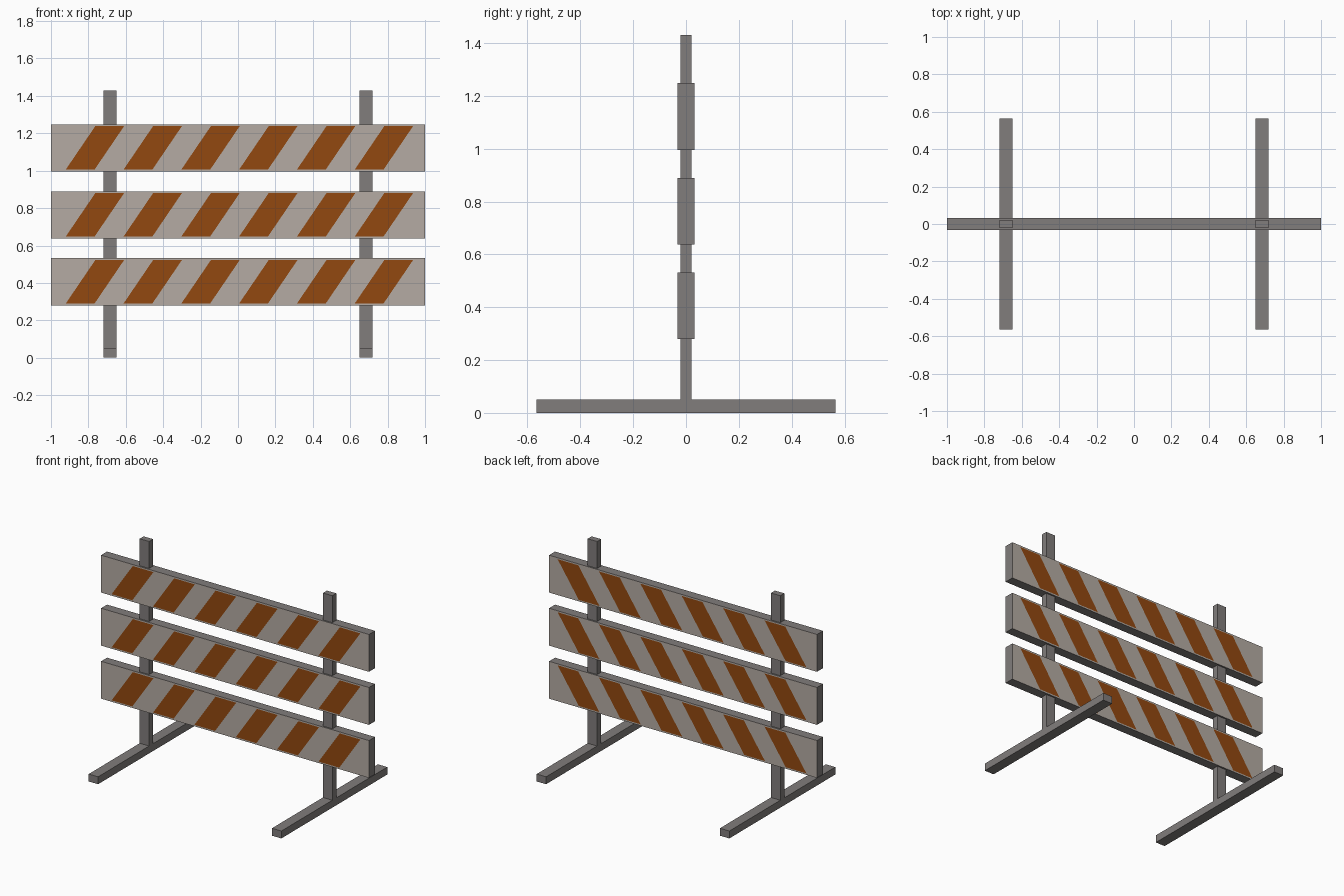
import bpy
import bmesh
from mathutils import Vector

cube = bpy.data.objects.get("Cube")
if cube:
    bpy.data.objects.remove(cube, do_unlink=True)


def material(name, color):
    mat = bpy.data.materials.new(name)
    mat.use_nodes = True
    mat.diffuse_color = (*color, 1)
    bsdf = next(n for n in mat.node_tree.nodes if n.type == "BSDF_PRINCIPLED")
    bsdf.inputs["Base Color"].default_value = (*color, 1)
    return mat


GREY = material("steel grey", (0.22, 0.205, 0.20))
WHITE = material("off white", (0.46, 0.41, 0.37))
ORANGE = material("burnt orange", (0.29, 0.065, 0.005))


def box_mesh(size, center):
    bm = bmesh.new()
    bmesh.ops.create_cube(bm, size=1)
    bmesh.ops.scale(bm, vec=size, verts=bm.verts)
    bmesh.ops.translate(bm, vec=center, verts=bm.verts)
    return bm


def finish(bm, name, mats):
    mesh = bpy.data.meshes.new(name)
    bm.to_mesh(mesh)
    bm.free()
    for mat in mats:
        mesh.materials.append(mat)
    obj = bpy.data.objects.new(name, mesh)
    bpy.context.collection.objects.link(obj)


def cut(bm, point, normal):
    geom = bm.verts[:] + bm.edges[:] + bm.faces[:]
    bmesh.ops.bisect_plane(bm, geom=geom, dist=1e-5, plane_co=point, plane_no=normal)


# Uprights and feet on both sides
for side, sign in (("left", 1), ("right", -1)):
    x = 0.684 * sign
    finish(box_mesh((0.07, 0.042, 1.39), (x, 0, 0.735)), side + "_post", [GREY])
    finish(box_mesh((0.07, 1.13, 0.05), (x, 0, 0.025)), side + "_foot", [GREY])

# Boards with slanted stripes cut into the front and back
HEIGHT, MARGIN, SLANT = 0.252, 0.01, 0.68
HALF_STRIPE = 0.077
STRIPES = [-0.765 + 0.309 * i for i in range(6)]


def board(name, mid):
    bm = box_mesh((2, 0.064, HEIGHT), (0, 0, mid))
    for sign in (-1, 1):
        cut(bm, (0, 0, mid + sign * (HEIGHT / 2 - MARGIN)), (0, 0, 1))
        for x in STRIPES:
            cut(bm, (x + sign * HALF_STRIPE, 0, mid), Vector((1, 0, -SLANT)).normalized())
    bm.normal_update()
    for face in bm.faces:
        if abs(face.normal.y) < 0.5:
            continue
        c = face.calc_center_median()
        dz = c.z - mid
        in_stripe = any(abs(c.x - SLANT * dz - x) < HALF_STRIPE for x in STRIPES)
        inside = abs(dz) < HEIGHT / 2 - MARGIN
        face.material_index = 2 if in_stripe and inside else 1
    finish(bm, name, [GREY, WHITE, ORANGE])


for name, mid in (("lower_board", 0.406), ("middle_board", 0.764), ("upper_board", 1.122)):
    board(name, mid)
